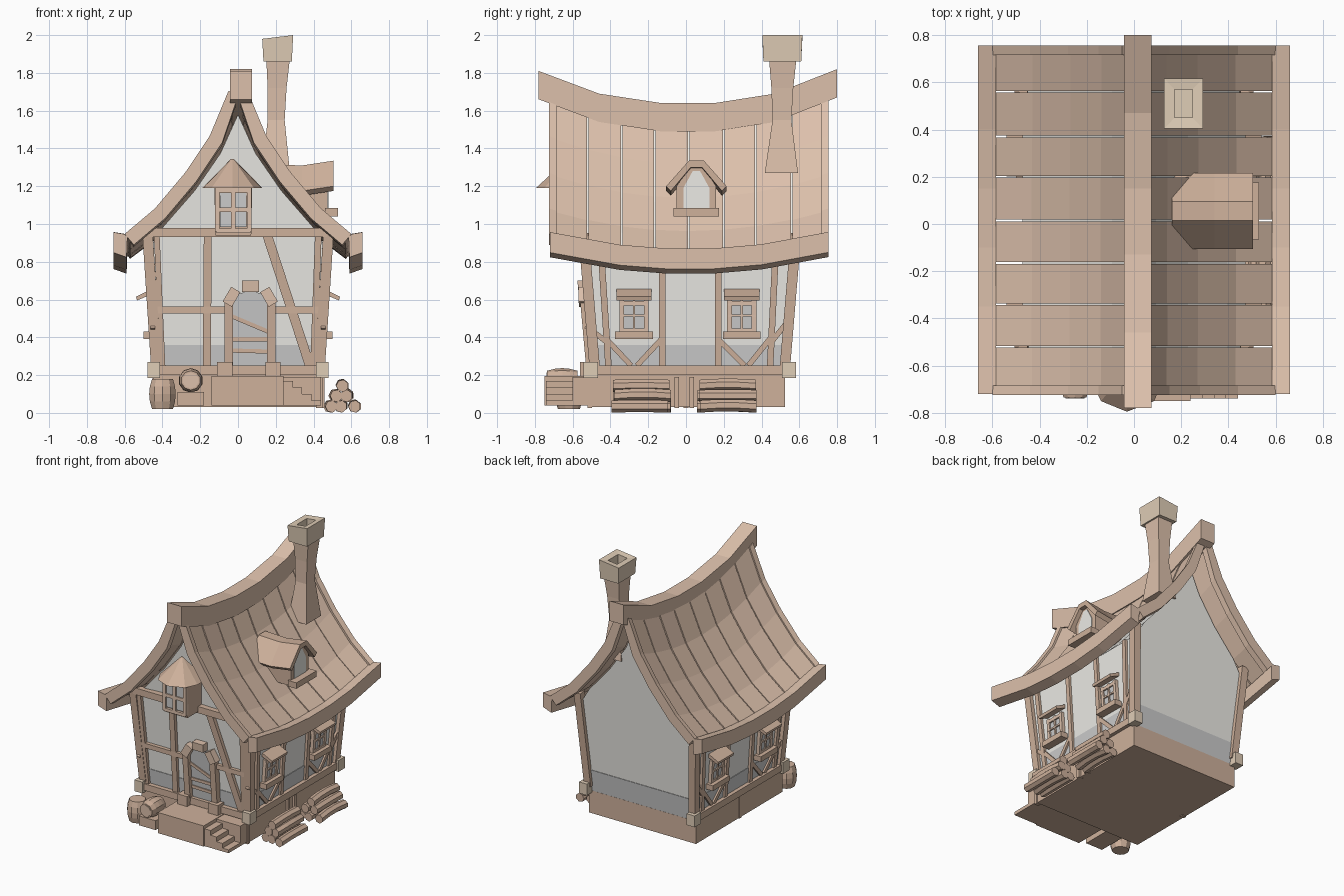
import bpy, bmesh, math, random
from mathutils import Vector as V

if "Cube" in bpy.data.objects:
    bpy.data.objects.remove(bpy.data.objects["Cube"])
random.seed(4)

def mat(name, c):
    m = bpy.data.materials.new(name)
    m.diffuse_color = (*c, 1)
    m.use_nodes = True
    m.node_tree.nodes["Principled BSDF"].inputs["Base Color"].default_value = m.diffuse_color
    return m
WOOD = mat("wood", (0.62, 0.44, 0.33))
LIGHT = mat("light_wood", (0.72, 0.53, 0.41))
PALE = mat("pale_stone", (0.74, 0.61, 0.47))
WALL = mat("plaster", (0.84, 0.83, 0.79))
GREY = mat("grey", (0.6, 0.6, 0.6))

def loft(name, rings, m=WOOD, caps=True):
    """Skin a list of closed rings with flat quads."""
    bm = bmesh.new()
    R = [[bm.verts.new(p) for p in r] for r in rings]
    n = len(R[0])
    for a, b in zip(R, R[1:]):
        for i in range(n):
            bm.faces.new((a[i], a[(i+1) % n], b[(i+1) % n], b[i]))
    if caps:
        bm.faces.new(R[0]); bm.faces.new(R[-1])
    bmesh.ops.recalc_face_normals(bm, faces=bm.faces)
    me = bpy.data.meshes.new(name)
    bm.to_mesh(me); bm.free()
    me.materials.append(m)
    ob = bpy.data.objects.new(name, me)
    bpy.context.collection.objects.link(ob)
    return ob

def rect(cx, cy, hx, hy, z):
    return [(cx-hx, cy-hy, z), (cx+hx, cy-hy, z), (cx+hx, cy+hy, z), (cx-hx, cy+hy, z)]

def box(name, x0, x1, y0, y1, z0, z1, m=WOOD):
    c = ((x0+x1)/2, (y0+y1)/2, (x1-x0)/2, (y1-y0)/2)
    return loft(name, [rect(*c, z0), rect(*c, z1)], m)

def bar(name, a, b, w, d, n, m=WOOD):
    """Timber from a to b, width w, depth d along direction n."""
    a, b, n = V(a), V(b), V(n)
    u = (b-a).cross(n).normalized()*w/2
    k = n.normalized()*d/2
    return loft(name, [[p-u-k, p+u-k, p+u+k, p-u+k] for p in (a, b)], m)

def circ(c, r, n, axis):
    out = []
    for i in range(n):
        t = 2*math.pi*(i+.5)/n
        p, q = r*math.cos(t), r*math.sin(t)
        out.append(V(c) + (V((p, q, 0)) if axis == 'z' else V((p, 0, q))))
    return out

# roof curve (half) with sag along y
P = [(.05, 1.71), (.15, 1.47), (.28, 1.275), (.44, 1.085), (.60, .95)]
N = []
for i in range(5):
    a, b = P[max(i-1, 0)], P[min(i+1, 4)]
    N.append(V((a[1]-b[1], b[0]-a[0])).normalized())
def rp(s, i, y, o):
    f = 1-((y-.015)/.75)**2
    return (s*max(P[i][0]-N[i].x*o, 0), y, P[i][1]-N[i].y*o-(.16-.015*i)*f)

# wall planes lean outward
def wx(z): return .43+.065*(z-.2)
def wy(t, z): return .02+t*(.5+.09*(min(z, .9)-.2))
def F(x, z): return (x, wy(-1, z)-.01, z)
def S(s, y, z): return (s*(wx(z)+.005), y, z)

# plaster body with grey lower band
rings = []
for t in (-1, -.5, 0, .5, 1):
    right = [(wx(z), wy(t, z), z) for z in (.2, .36, .86)]
    for i in (3, 2, 1):
        x, _, z = rp(1, i, wy(t, 1), .065)
        right.append((x, wy(t, z), z))
    top = (0, wy(t, 1.5), rp(1, 0, wy(t, 1), .1)[2]-.02)
    rings.append([(-x, y, z) for x, y, z in right] + [top] + right[::-1])
body = loft("plaster_walls", rings, WALL)
for s in (-1, 1):
    for t in (-1, 1):
        w = wx(.36)
        if s > 0:
            bar("wall_band_end", (0, wy(t, .2)+t*.002, .2), (0, wy(t, .36)+t*.002, .36), 2*w-.02, .004, (0, 1, 0), GREY)
    bar("wall_band_side", (s*(wx(.2)+.002), .02, .2), (s*(wx(.36)+.002), .02, .36), 1.0, .004, (1, 0, 0), GREY)

# foundation, porch and steps
box("foundation", -.45, .44, -.5, .525, .03, .2)
box("porch", -.14, .24, -.75, -.48, .04, .195)
for i in range(4):
    box("porch_step", .24+.05*i, .29+.05*i, -.74, -.48, .04, .17-.035*i)
box("front_plinth", .24, .44, -.6, -.48, .04, .19)
box("barrel_stand", -.32, -.18, -.72, -.5, .04, .11)
for x, y in ((.435, -.05), (.435, .03), (.425, -.51), (-.44, .0)):
    box("foundation_peg", x-.012, x+.022, y-.012, y+.012, .025, .19)

# roof planks, gable fascias, eave beams
ys = [-.70, -.52, -.34, -.165, .015, .2, .37, .56, .73]
for s in (-1, 1):
    for k in range(8):
        a, b, o = ys[k]+.004, ys[k+1]-.004, .012+random.uniform(-.003, .003)
        loft("roof_plank", [[rp(s, i, a, o), rp(s, i, b, o), rp(s, i, b, o+.035), rp(s, i, a, o+.035)]
                            for i in range(5)], LIGHT)
    for a, b in ((-.725, -.685), (.715, .755)):
        loft("gable_fascia", [[rp(s, i, a, 0), rp(s, i, b, 0), rp(s, i, b, .075), rp(s, i, a, .075)]
                              for i in range(5)], LIGHT)
    sec = [(.585, .945), (.66, .958), (.66, .85), (.59, .825)]
    loft("eave_beam", [[(s*x, y, z-.09*(1-((y-.015)/.74)**2)) for x, z in sec]
                       for y in (-.72, -.35, -.1, .15, .4, .755)], LIGHT)
loft("ridge_beam", [[(-.042, y, z-.15), (.075, y, z-.15), (.075, y, z), (-.042, y, z)] for y, z in
     ((-.78, 1.81), (-.46, 1.69), (-.13, 1.64), (.15, 1.64), (.47, 1.69), (.8, 1.82))], LIGHT)

# chimney
loft("chimney_shaft", [rect(.2, .505, .075, .088, 1.27), rect(.202, .508, .045, .05, 1.55),
                       rect(.207, .51, .05, .058, 1.72), rect(.212, .512, .062, .072, 1.87)], LIGHT)
cap = [rect(.21, .51, hx, hy, z) for hx, hy, z in
       ((.075, .1, 1.86), (.082, .106, 1.99), (.038, .06, 1.985), (.038, .06, 1.88))]
for r in (1, 2):
    cap[r] = [(x, y, z+(x-.21)*.12) for x, y, z in cap[r]]
loft("chimney_cap", cap, PALE)

# corner posts, corner stones and sills
for s in (-1, 1):
    for t in (-1, 1):
        bar("corner_post", (s*wx(.24), wy(t, .24), .24), (s*wx(.95), wy(t, .95), .95), .055, .055, (1, 0, 0))
        x, y = s*.447, .02+t*.525
        box("corner_stone", x-.033, x+.033, y-.038, y+.038, .185, .27, PALE)
    bar("side_sill", S(s, -.48, .225), S(s, .52, .225), .05, .06, (1, 0, 0))
bar("front_sill", F(-.44, .225), F(.44, .225), .05, .06, (0, 1, 0))

# front timbers
for n, a, b, w in (("tie_beam", (-.47, .955), (.47, .955), .05), ("left_rail", (-.45, .545), (-.07, .545), .035),
                   ("right_rail", (.18, .545), (.44, .545), .035), ("left_stud", (-.165, .25), (-.16, .94), .042),
                   ("outer_left_stud", (-.40, .25), (-.43, .94), .03), ("right_stud", (.40, .25), (.425, .94), .035),
                   ("long_brace", (.38, .25), (.155, .94), .05)):
    bar(n, F(*a), F(*b), w, .045 if n == "tie_beam" else .028, (0, 1, 0))

# door with arch stones
door = [(-.035, .2), (.165, .2), (.165, .56), (.125, .63), (.065, .65), (.005, .63), (-.035, .56)]
loft("door_panel", [[(x, wy(-1, z)+d, z) for x, z in door] for d in (-.012, .02)], GREY)
for a, b in (((-.03, .51), (.16, .43)), ((-.03, .39), (.16, .39)), ((-.03, .33), (.16, .325))):
    bar("door_plank", F(*a), F(*b), .022, .02, (0, 1, 0))
for x in (-.05, .175):
    bar("door_jamb", F(x, .2), F(x, .59), .045, .07, (0, 1, 0))
    c = x-.02 if x < 0 else x+.01
    box("door_base", c-.04, c+.04, -.56, -.47, .19, .27)
for t in (28, 90, 152):
    c, s = math.cos(math.radians(t)), math.sin(math.radians(t))
    bar("arch_stone", F(.065+.085*c, .565+.075*s), F(.065+.14*c, .565+.135*s), .09, .08, (0, 1, 0), LIGHT)

# front bay window with faceted hood
loft("bay_body", [rect(-.025, -.61, .095, .09, .94), rect(-.025, -.61, .1, .095, 1.2)])
box("bay_pane", -.095, .045, -.712, -.69, .985, 1.165, GREY)
for x in (-.11, -.025, .06):
    box("bay_upright", x-.012, x+.012, -.722, -.69, .96, 1.19, LIGHT)
for z in (.965, 1.075, 1.18):
    box("bay_crossbar", -.115, .065, -.72, -.69, z-.012, z+.012, LIGHT)
base = [(-.19, -.56), (-.185, -.66), (-.14, -.75), (-.03, -.795), (.085, -.75), (.125, -.66), (.13, -.56)]
loft("bay_hood", [[(x, y, 1.19) for x, y in base],
                  [(-.03+(x+.03)*.04, -.62+(y+.62)*.04, 1.345) for x, y in base]])

# side walls: studs, braces, windows (mirrored)
for s in (-1, 1):
    for a, b in ((-.41, -.45), (-.125, -.125), (.17, .17), (.445, .475)):
        bar("side_stud", S(s, a, .24), S(s, b, .86), .034, .028, (1, 0, 0))
    for a, b in (((-.53, .46), (-.40, .36)), ((-.43, .40), (-.29, .25)), ((-.13, .39), (-.26, .25)),
                 ((.18, .38), (.31, .25)), ((.45, .40), (.33, .25)), ((.56, .51), (.44, .36))):
        bar("side_brace", S(s, *a), S(s, *b), .028, .024, (1, 0, 0))
    for c in (-.275, .295):
        bar("window_pane", S(s, c, .43), S(s, c, .59), .13, .02, (1, 0, 0), GREY)
        for d, w in ((-.065, .025), (0, .012), (.065, .025)):
            bar("window_upright", S(s, c+d, .42), S(s, c+d, .6), w, .04, (1, 0, 0), LIGHT)
        for z, w in ((.435, .025), (.515, .012), (.58, .025)):
            bar("window_crossbar", S(s, c-.075, z), S(s, c+.075, z), w, .04, (1, 0, 0), LIGHT)
        bar("window_sill", (s*.465, c-.1, .412), (s*.465, c+.1, .41), .04, .07, (1, 0, 0))
        loft("window_awning", [[(s*.44, y, .665), (s*.54, y, .615), (s*.535, y, .595), (s*.44, y, .635)]
                               for y in (c-.093, c+.093)])

# roof dormer on the right
vee = [(-.105, 1.2), (.015, 1.335), (.095, 1.335), (.215, 1.2), (.19, 1.175), (.085, 1.3), (.025, 1.3), (-.08, 1.175)]
loft("dormer_roof", [[(x, y, z+dz) for y, z in vee] for x, dz in ((.16, -.02), (.34, -.025), (.505, 0))])
face = [(-.05, 1.04), (.16, 1.04), (.16, 1.2), (.085, 1.31), (.025, 1.31), (-.05, 1.2)]
loft("dormer_body", [[(x, y, z) for y, z in face] for x in (.25, .475)])
loft("dormer_pane", [[(x, .055+(y-.055)*.65, 1.16+(z-1.16)*.8) for y, z in face] for x in (.46, .48)], WALL)
box("dormer_sill", .46, .53, -.065, .175, 1.04, 1.085)

# barrels
prof = ((0, .058), (.04, .07), (.08, .074), (.12, .07), (.16, .058))
loft("standing_barrel", [circ((-.4, -.62, .02+h), r, 10, 'z') for h, r in prof])
loft("lying_barrel", [circ((-.25, -.735+h, .172), r*.88, 10, 'y') for h, r in prof])
loft("lying_barrel_lid", [circ((-.25, y, .172), .042, 10, 'y') for y in (-.739, -.72)], LIGHT)

# firewood piles of slightly bent logs
for c in (-.24, .21):
    for x, z in ((.49, .034), (.55, .034), (.615, .034), (.515, .09), (.58, .09), (.55, .143)):
        j, b = random.uniform(-.015, .015), random.uniform(-.008, .008)
        loft("firewood_log", [circ((x+b*(k % 3 == 0), c+j+d, z+abs(b)*(0 < k < 3)), .033, 7, 'y')
                              for k, d in enumerate((-.15, -.05, .05, .15))])
